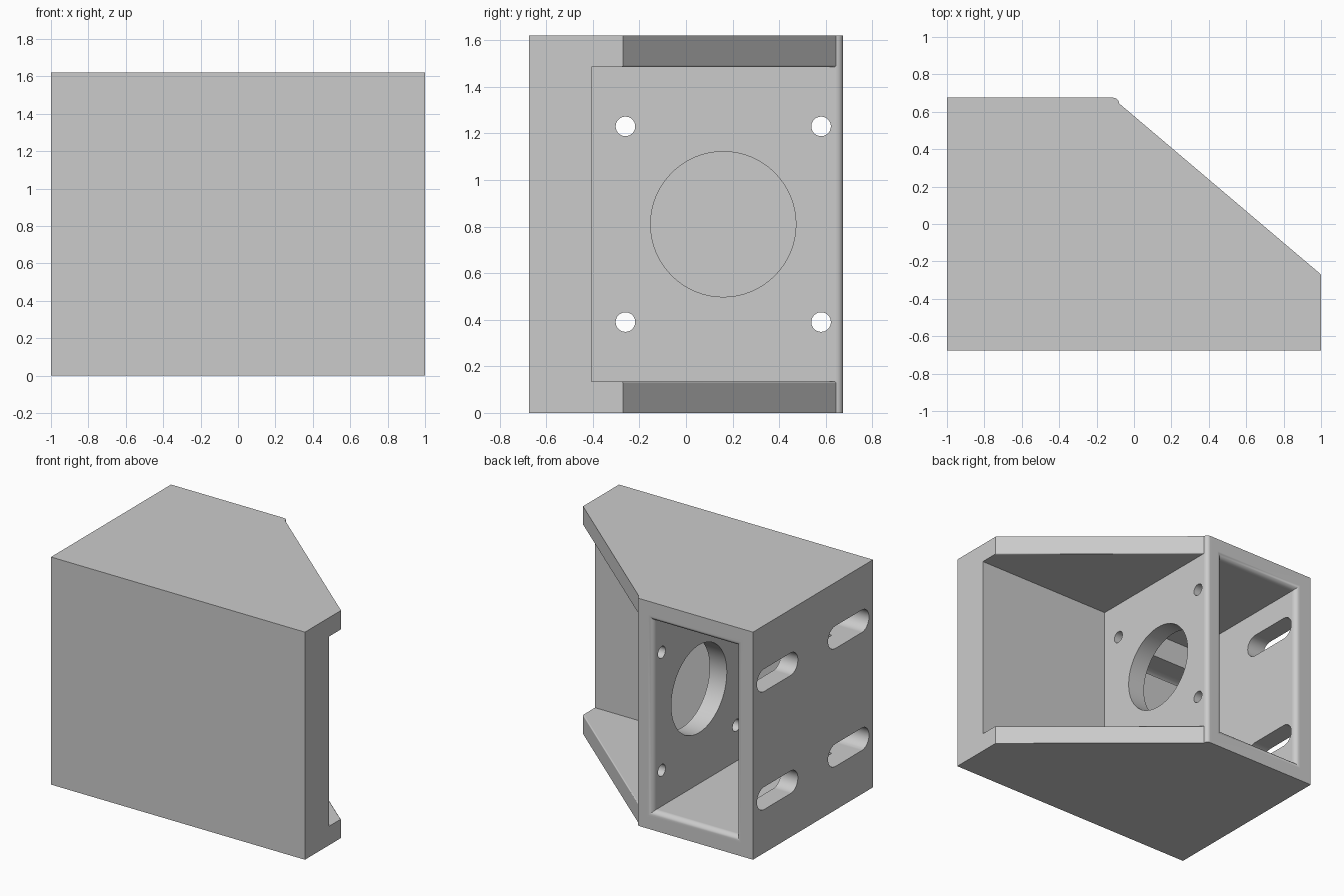
import bpy, bmesh, math

default = bpy.data.objects.get("Cube")
if default:
    bpy.data.objects.remove(default, do_unlink=True)

H = 1.62            # overall height
W = 0.135           # wall thickness
BACK, FRONT = 0.675, -0.675
FLOOR_Y = FRONT + 2 * W      # inner face of the thick front wall
MID = -0.08                  # right face of the middle wall
R = 0.03                     # fillet radius
HOLE_Z = (0.39, 1.23)

grey = bpy.data.materials.new("light_grey")
grey.use_nodes = True
grey.diffuse_color = (0.6, 0.6, 0.6, 1)
grey.node_tree.nodes["Principled BSDF"].inputs["Base Color"].default_value = (0.6, 0.6, 0.6, 1)


def prism(name, outline, lo, hi, axis="z"):
    """Extrude an outline along z, or a (y, z) outline along x."""
    bm = bmesh.new()
    place = (lambda u, v, t: (u, v, t)) if axis == "z" else (lambda u, v, t: (t, u, v))
    base = bm.faces.new([bm.verts.new(place(u, v, lo)) for u, v in outline])
    top = bmesh.ops.extrude_face_region(bm, geom=[base])["geom"]
    shift = place(0, 0, hi - lo)
    bmesh.ops.translate(bm, vec=shift, verts=[g for g in top if isinstance(g, bmesh.types.BMVert)])
    bmesh.ops.recalc_face_normals(bm, faces=bm.faces)
    mesh = bpy.data.meshes.new(name)
    bm.to_mesh(mesh)
    bm.free()
    mesh.materials.append(grey)
    ob = bpy.data.objects.new(name, mesh)
    bpy.context.collection.objects.link(ob)
    return ob


def rect(x0, x1, y0, y1):
    return [(x0, y0), (x1, y0), (x1, y1), (x0, y1)]


def capsule(y, z, r, half=0.0, n=16):
    """Round outline, stretched along y by half on each side."""
    pts = []
    for side in (1, -1):
        count = n + 1 if half else n
        for i in range(count):
            a = math.pi * i / n - math.pi / 2
            pts.append((y + side * (half + r * math.cos(a)), z + side * r * math.sin(a)))
    return pts


def cut(body, cutters):
    for c in cutters:
        c.hide_render = True
        mod = body.modifiers.new("cut", "BOOLEAN")
        mod.operation = "DIFFERENCE"
        mod.solver = "EXACT"
        mod.object = c
    graph = bpy.context.evaluated_depsgraph_get()
    graph.update()
    mesh = bpy.data.meshes.new_from_object(body.evaluated_get(graph))
    body.modifiers.clear()
    body.data = mesh
    for c in cutters:
        bpy.data.objects.remove(c, do_unlink=True)


def near(a, b):
    return abs(a - b) < 0.002


# Solid block with the slanted back right side and rounded corner
arc = [(MID - R + R * math.sin(a), BACK - R + R * math.cos(a))
       for a in (math.pi / 2 * i / 6 for i in range(7))]
SLANT_A, SLANT_B = arc[-1], (1, -0.27)
body = prism("mounting_bracket", [(-1, FRONT), (1, FRONT), SLANT_B] + arc[::-1] + [(-1, BACK)], 0, H)

# Two cavities, either side of the middle wall
cut(body, [prism("left_cavity", rect(-1 + W, MID - W, FLOOR_Y, 1), W, H - W),
           prism("right_cavity", rect(MID, 2, FLOOR_Y, 2), W, H - W)])


# Fillets around the openings
def on_slant(p):
    t = (p.x - SLANT_A[0]) / (SLANT_B[0] - SLANT_A[0])
    return near(p.y, SLANT_A[1] + t * (SLANT_B[1] - SLANT_A[1]))


def inner_level(p):
    return near(p.z, W) or near(p.z, H - W)


def on_back_opening(p):
    return (near(p.y, BACK) and inner_level(p)
            and (near(p.x, -1 + W) or near(p.x, MID - W)))


def on_front_lip(p):
    return near(p.x, 1) and near(p.y, FLOOR_Y)


def fillet(bm, rule, radius):
    edges = [e for e in bm.edges if all(rule(v.co) for v in e.verts)]
    if edges:
        bmesh.ops.bevel(bm, geom=edges, offset=radius, segments=5, profile=0.5,
                        affect="EDGES", clamp_overlap=True)


bm = bmesh.new()
bm.from_mesh(body.data)
bmesh.ops.remove_doubles(bm, verts=bm.verts, dist=0.0002)
fillet(bm, lambda p: on_slant(p) and inner_level(p), R)
fillet(bm, on_back_opening, 0.04)
fillet(bm, on_front_lip, 0.015)
bm.to_mesh(body.data)
bm.free()

# Motor opening and screw holes in the middle wall, slots in the left wall
cutters = [prism("centre_hole", capsule(0.16, H / 2, 0.312, n=32), MID - W - 0.1, MID + 0.1, "x")]
for z in HOLE_Z:
    for y in (-0.26, 0.58):
        cutters.append(prism("screw_hole", capsule(y, z, 0.042), MID - W - 0.1, MID + 0.1, "x"))
    for y in (-0.4, 0.4):
        cutters.append(prism("slot", capsule(y, z, 0.08, 0.15), -1.1, MID - W, "x"))
cut(body, cutters)

# Smooth rounded surfaces, crisp edges
bpy.ops.object.select_all(action="DESELECT")
body.select_set(True)
bpy.context.view_layer.objects.active = body
bpy.ops.object.shade_smooth_by_angle(angle=math.radians(30))
weighted = body.modifiers.new("even_normals", "WEIGHTED_NORMAL")
weighted.keep_sharp = True
